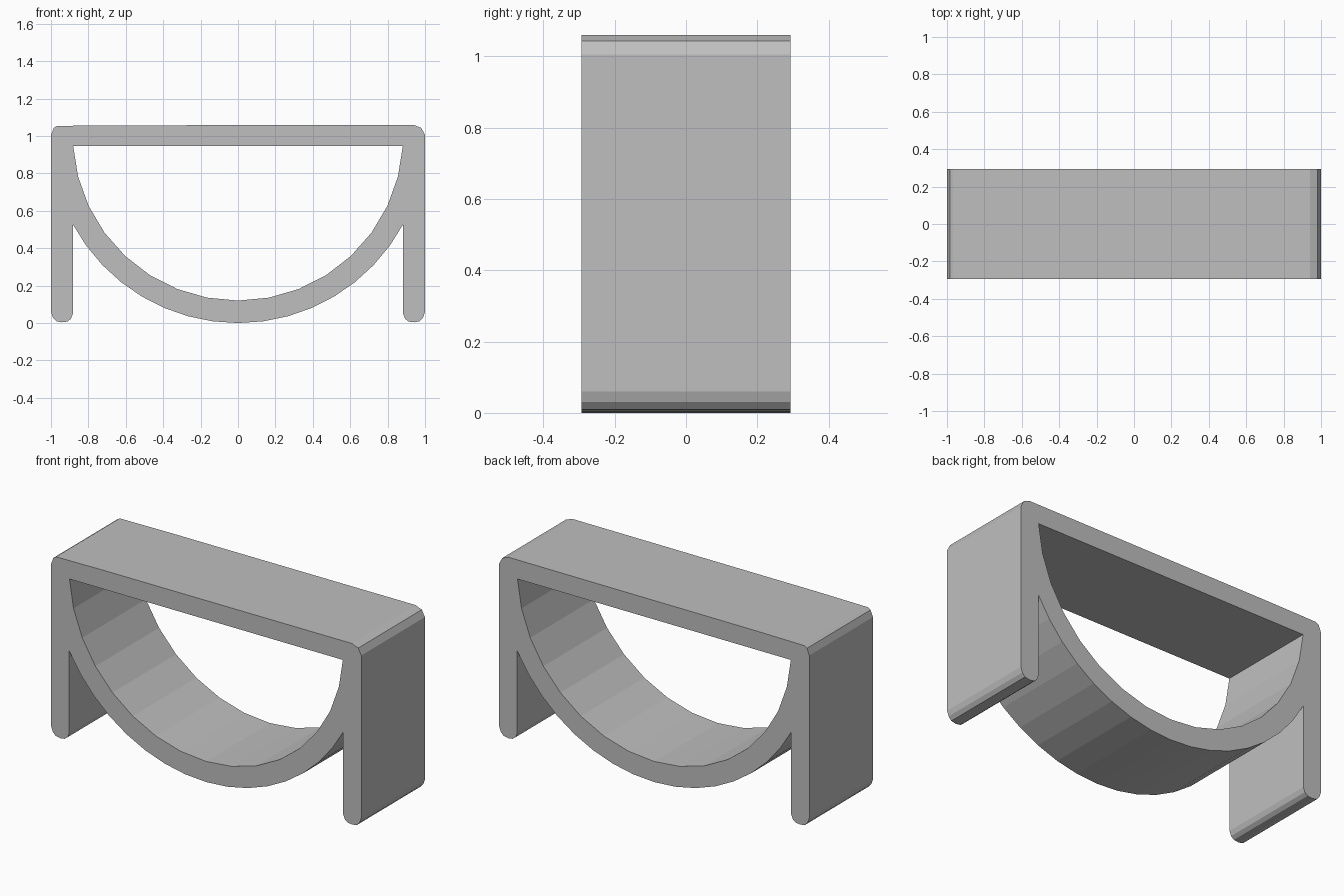
import bpy
import bmesh
from math import sin, cos, radians
from mathutils import Vector

cube = bpy.data.objects.get("Cube")
if cube:
    bpy.data.objects.remove(cube, do_unlink=True)

HALF_DEPTH = 0.293
CENTRE_Z = 1.003


def arc(radius, end_angle, steps):
    """Points of a hanging arc, from the -x end to the +x end."""
    angles = [radians(end_angle * i / steps) for i in range(-steps, steps + 1)]
    return [(radius * sin(a), CENTRE_Z - radius * cos(a)) for a in angles]


def mirrored(points):
    return [(-x, z) for x, z in reversed(points)]


# Right-hand leg: inner side, rounded foot, outer side
leg = [(0.883, 0.05), (0.893, 0.023), (0.912, 0.008), (0.942, 0.004),
       (0.972, 0.010), (0.990, 0.030), (1.0, 0.06)]
top_right = [(1.0, 1.005), (0.98, 1.043), (0.94, 1.059)]
top_left = [(-0.65, 1.057), (-0.967, 1.054), (-0.985, 1.043), (-1.0, 1.005)]

# Outline of the frame and the half-round opening inside it
outline = arc(CENTRE_Z, 61.7, 8) + leg + top_right + top_left + mirrored(leg)
opening = arc(0.883, 86.4, 8)

# Fill the profile with its opening, then extrude it through the depth
bm = bmesh.new()
for loop in (outline, opening):
    verts = [bm.verts.new((x, -HALF_DEPTH, z)) for x, z in loop]
    for a, b in zip(verts, verts[1:] + verts[:1]):
        bm.edges.new((a, b))
bmesh.ops.triangle_fill(bm, use_beauty=True, edges=bm.edges[:], normal=(0, -1, 0))
result = bmesh.ops.extrude_face_region(bm, geom=bm.faces[:], use_keep_orig=True)
moved = [g for g in result["geom"] if isinstance(g, bmesh.types.BMVert)]
bmesh.ops.translate(bm, verts=moved, vec=Vector((0, 2 * HALF_DEPTH, 0)))
bmesh.ops.recalc_face_normals(bm, faces=bm.faces[:])

mesh = bpy.data.meshes.new("arched_frame")
bm.to_mesh(mesh)
bm.free()
frame = bpy.data.objects.new("arched_frame", mesh)
bpy.context.collection.objects.link(frame)

# Plain grey material
grey = bpy.data.materials.new("light_grey")
grey.use_nodes = True
colour = (0.52, 0.52, 0.52, 1.0)
grey.diffuse_color = colour
grey.node_tree.nodes["Principled BSDF"].inputs["Base Color"].default_value = colour
mesh.materials.append(grey)
